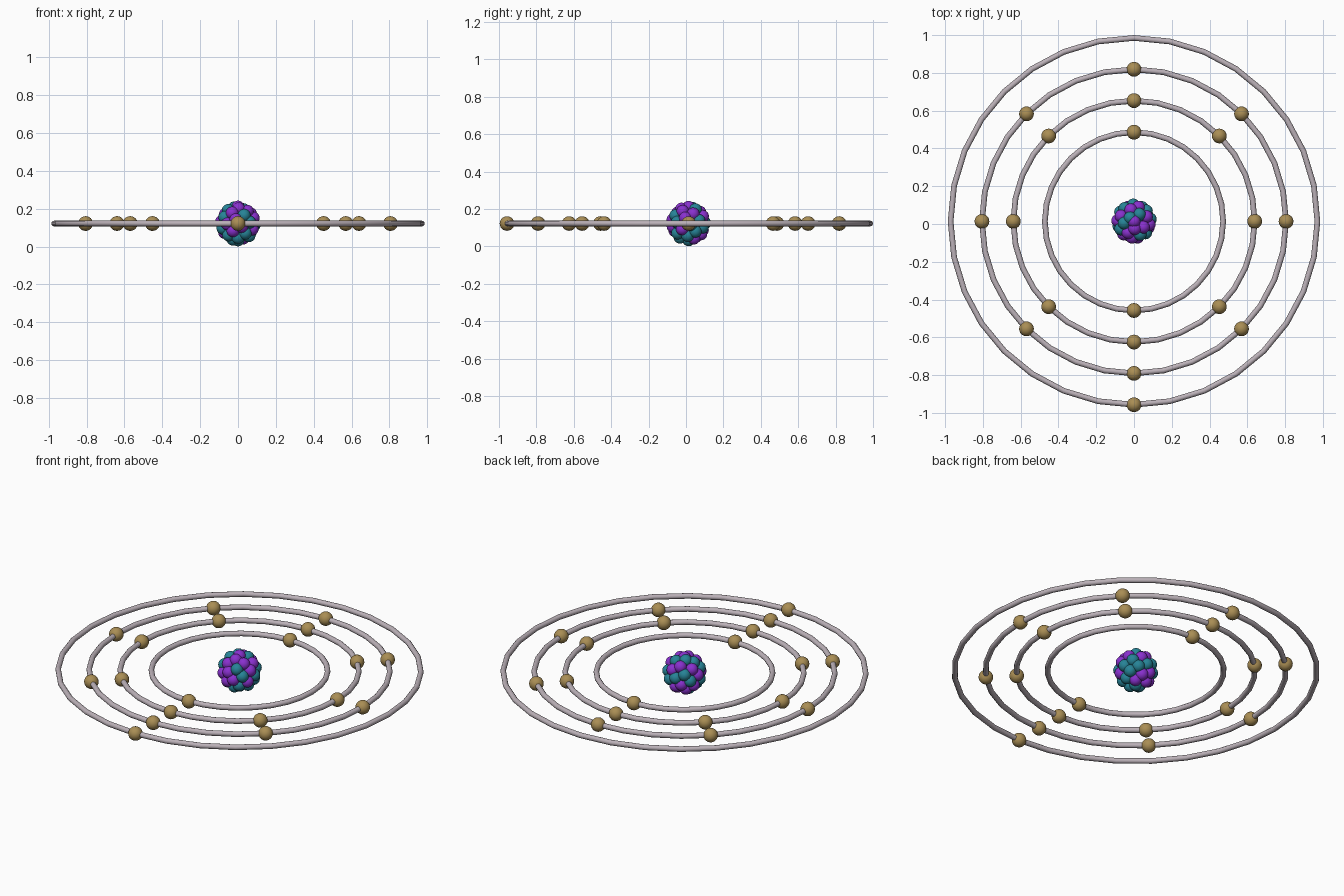
import bpy, math, random
from mathutils import Vector

if "Cube" in bpy.data.objects:
    bpy.data.objects.remove(bpy.data.objects["Cube"])

random.seed(4)
CENTRE = Vector((0, 0.014, 0.122))
RADII = [0.472, 0.639, 0.805, 0.971]     # orbit radii
COUNTS = [2, 8, 8, 1]                    # electrons on each orbit


def material(name, rgb):
    m = bpy.data.materials.new(name)
    m.diffuse_color = (*rgb, 1)
    m.use_nodes = True
    m.node_tree.nodes["Principled BSDF"].inputs["Base Color"].default_value = m.diffuse_color
    return m


ring_mat = material("ring_grey", (0.50, 0.44, 0.48))
gold = material("electron_gold", (0.40, 0.27, 0.09))
purple = material("proton_purple", (0.25, 0.03, 0.62))
teal = material("neutron_teal", (0.02, 0.23, 0.31))


def finish(name, mat):
    ob = bpy.context.object
    ob.name = name
    ob.data.materials.append(mat)
    bpy.ops.object.shade_smooth()
    return ob


def ball(name, pos, radius, mat, seg=24):
    bpy.ops.mesh.primitive_uv_sphere_add(segments=seg, ring_count=seg // 2,
                                         radius=radius, location=pos)
    return finish(name, mat)


# orbit rings with evenly spaced electrons, starting at the front
for i, (r, n) in enumerate(zip(RADII, COUNTS), 1):
    bpy.ops.mesh.primitive_torus_add(location=CENTRE, major_radius=r, minor_radius=0.015,
                                     major_segments=32, minor_segments=12)
    finish(f"orbit_ring_{i}", ring_mat)
    for k in range(n):
        a = -math.pi / 2 + 2 * math.pi * k / n
        pos = CENTRE + Vector((math.cos(a), math.sin(a), 0)) * r
        ball(f"electron_{i}_{k + 1}", pos, 0.039, gold)

# nucleus: outer shell of balls spread evenly over a sphere
N = 40
kinds = [("proton", purple), ("neutron", teal)] * (N // 2)
random.shuffle(kinds)
for k, (kind, mat) in enumerate(kinds):
    z = 1 - 2 * k / (N - 1)
    s = math.sqrt(max(0, 1 - z * z))
    a = k * math.pi * (3 - math.sqrt(5))
    pos = CENTRE + Vector((s * math.cos(a), s * math.sin(a), z)) * 0.087
    ball(f"{kind}_{k + 1}", pos, 0.034, mat, 20)
